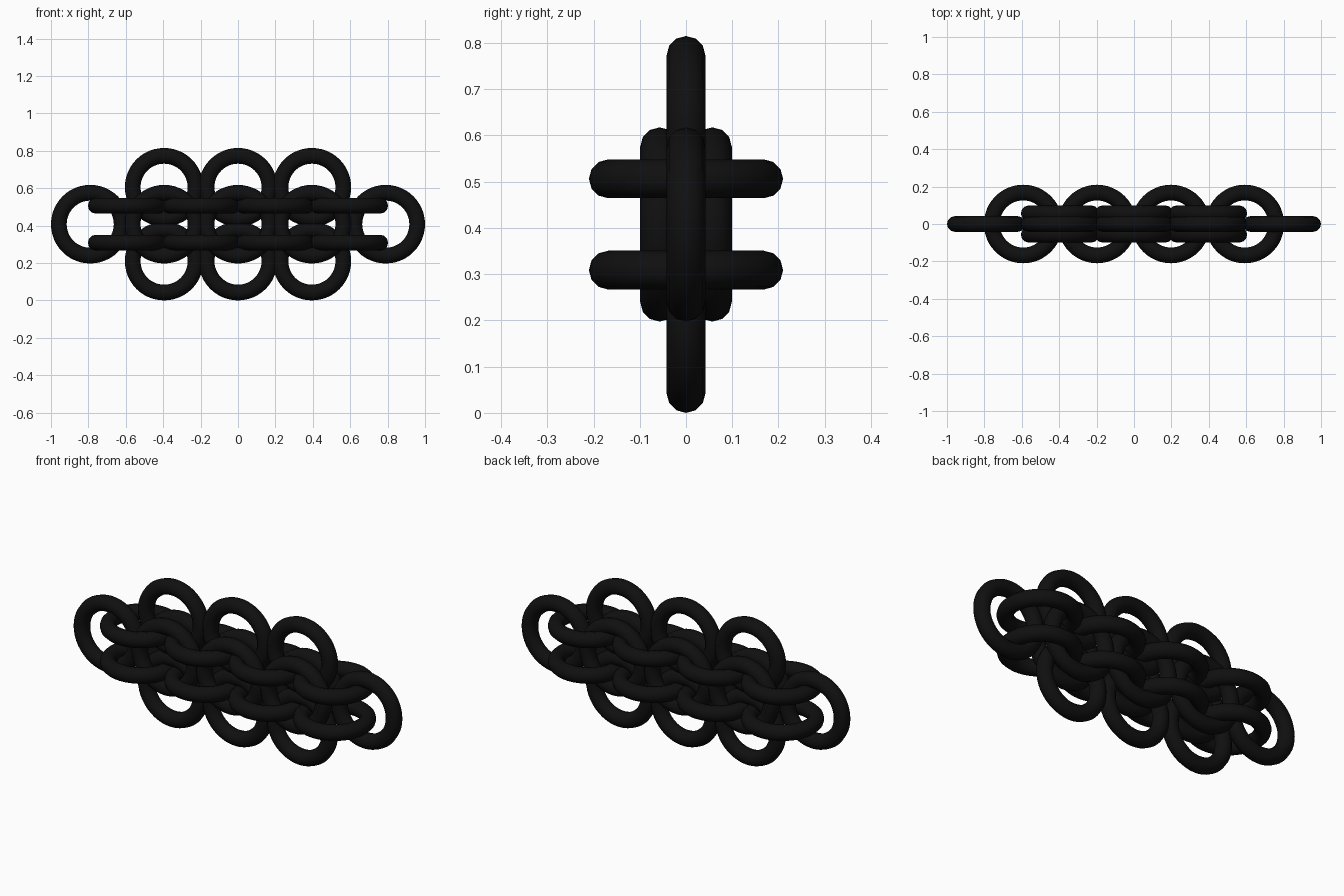
import bpy
from math import pi

if "Cube" in bpy.data.objects:
    bpy.data.objects.remove(bpy.data.objects["Cube"])

PITCH = 0.395      # spacing of links
MID = 0.4075       # height of the centre line
TUBE = 0.042
MAJOR = 0.21 - TUBE

black = bpy.data.materials.new("black_metal")
black.diffuse_color = (0.005, 0.005, 0.005, 1)
black.use_nodes = True
black.node_tree.nodes["Principled BSDF"].inputs["Base Color"].default_value = black.diffuse_color


def link(name, x, y, z, upright=True):
    bpy.ops.mesh.primitive_torus_add(
        major_radius=MAJOR, minor_radius=TUBE,
        major_segments=48, minor_segments=12,
        location=(x, y, z), rotation=(pi / 2 if upright else 0, 0, 0))
    ob = bpy.context.object
    ob.name = name
    ob.data.materials.append(black)
    bpy.ops.object.shade_smooth()


# Upright links: one row above, one below, and a doubled row in the middle
for i in (-1, 0, 1):
    x = i * PITCH
    link("upper_link", x, 0, MID + PITCH / 2)
    link("lower_link", x, 0, MID - PITCH / 2)
    for y in (-0.057, 0.057):
        link("middle_link", x, y, MID)

# Flat connecting links in two layers
for i in (-1.5, -0.5, 0.5, 1.5):
    for s in (-1, 1):
        link("connecting_link", i * PITCH, 0, MID + s * PITCH / 4, upright=False)

# Single link at each end
for s in (-1, 1):
    link("end_link", s * 2 * PITCH, 0, MID)
